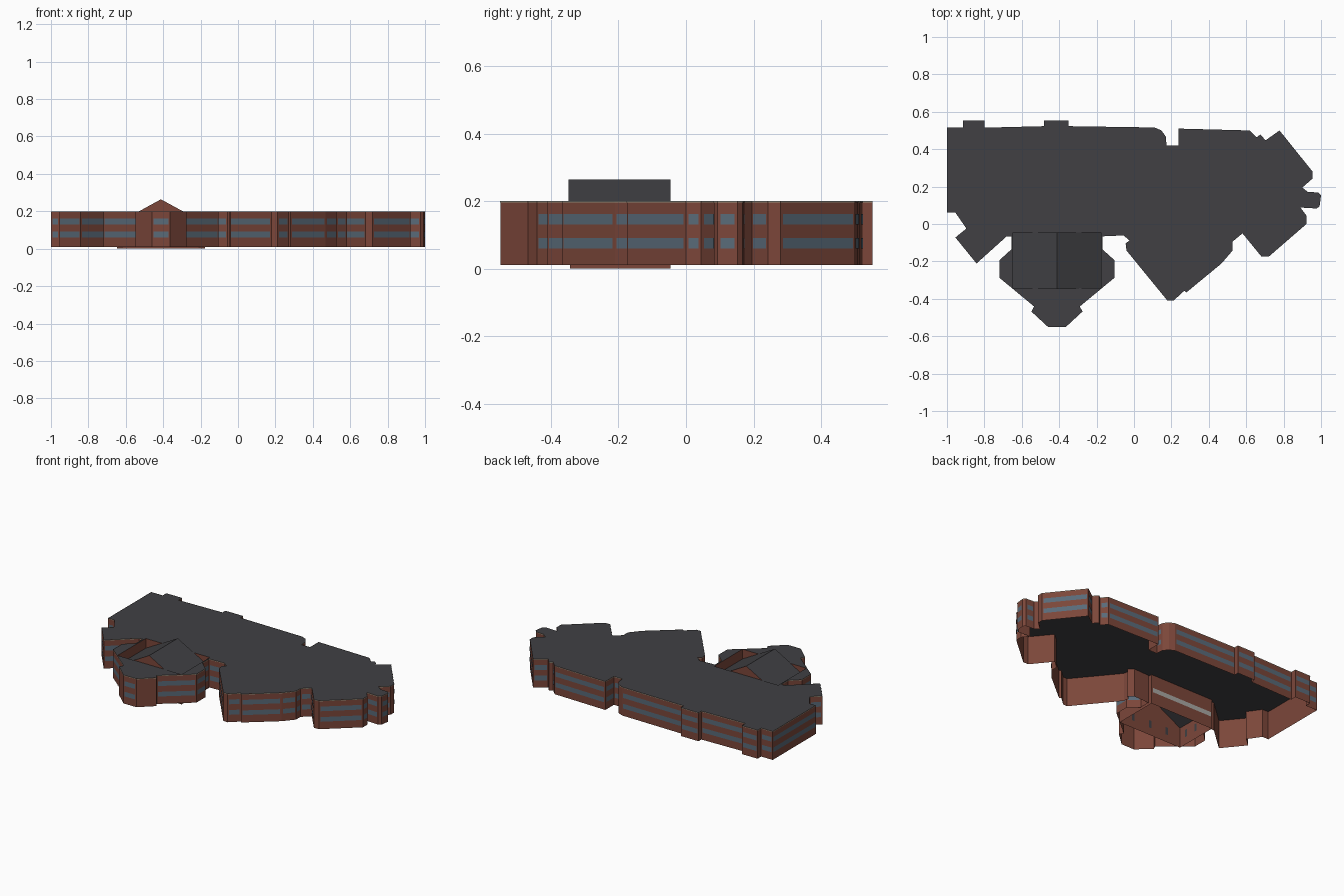
import bpy, bmesh
from mathutils import Vector

if "Cube" in bpy.data.objects:
    bpy.data.objects.remove(bpy.data.objects["Cube"], do_unlink=True)


def material(name, r, g, b):
    mat = bpy.data.materials.new(name)
    mat.use_nodes = True
    mat.diffuse_color = (r, g, b, 1)
    bsdf = mat.node_tree.nodes["Principled BSDF"]
    bsdf.inputs["Base Color"].default_value = (r, g, b, 1)
    bsdf.inputs["Roughness"].default_value = 0.9
    return mat


BRICK = material("red brick", .2, .062, .042)
ROOF = material("dark slate", .052, .051, .057)
GLASS = material("blue grey glass", .1, .145, .19)
TRIM = material("pale coping", .36, .33, .24)
PALE = material("pale grey panel", .4, .39, .37)


def add_object(name, bm, mat):
    mesh = bpy.data.meshes.new(name)
    bm.to_mesh(mesh)
    bm.free()
    mesh.materials.append(mat)
    obj = bpy.data.objects.new(name, mesh)
    bpy.context.scene.collection.objects.link(obj)
    return obj


def add_faces(name, faces, mat):
    bm = bmesh.new()
    for face in faces:
        bm.faces.new([bm.verts.new(co) for co in face])
    bmesh.ops.remove_doubles(bm, verts=bm.verts[:], dist=1e-5)
    return add_object(name, bm, mat)


def strip(a, b, low, high, out=0, margin=0):
    """Upright quad along a plan edge; the outside is left of a to b."""
    a, b = Vector(a), Vector(b)
    d = (b - a).normalized()
    shift = Vector((-d.y, d.x)) * out
    a, b = a + d * margin + shift, b - d * margin + shift
    return [(a.x, a.y, low), (a.x, a.y, high), (b.x, b.y, high), (b.x, b.y, low)]


def edges(loop):
    return list(zip(loop, loop[1:] + loop[:1]))


def bay(left, right, base, front):
    return [(left, base), (left, front), (right, front), (right, base)]


# Outline of the building, run by run, clockwise from the back corner
back = [(-1, .515)] + bay(-.915, -.8, .515, .553) + bay(-.48, -.35, .523, .553)
back += [(.11, .516), (.147, .5), (.17, .467), (.174, .42), (.238, .42), (.238, .51)]
east = [(.618, .5), (.655, .463), (.676, .479), (.703, .447), (.778, .5),
        (.955, .28), (.955, .243), (.9, .195), (.928, .172), (.987, .168),
        (1, .152), (.992, .094), (.976, .083), (.89, .088), (.922, .045)]
south = [(.922, 0), (.72, -.175), (.682, -.175), (.58, -.05), (.527, -.094),
         (.527, -.142), (.468, -.211), (.28, -.366), (.27, -.356), (.211, -.41),
         (.179, -.41), (-.04, -.142), (-.045, -.104), (-.024, -.088), (-.056, -.061)]
west = [(-.682, -.067), (-.842, -.211), (-.955, -.072), (-.896, -.024),
        (-.955, .061), (-1, .061)]

# Front wing is symmetric about the chapel ridge
AXIS = -.412
half = [(.244, -.066), (.244, -.136), (.307, -.193), (.307, -.288),
        (.122, -.441), (.137, -.468), (.048, -.55)]
wing = [(AXIS + x, y) for x, y in half] + [(AXIS - x, y) for x, y in reversed(half)]
outline = back + east + south + wing + west

BASE, TOP = .01, .2
add_faces("outer_walls", [strip(a, b, BASE, TOP) for a, b in edges(outline)], BRICK)
add_faces("coping", [strip(a, b, .196, TOP, .0015) for a, b in edges(outline)], TRIM)

# Two rows of window bands on the wider walls
bands = []
for a, b in edges(outline):
    a, b = Vector(a), Vector(b)
    end_corner = (a.y + b.y) / 2 < -.49 and abs(a.y - b.y) > .01
    if (b - a).length > .045 and not end_corner:
        for low in (.06, .13):
            bands.append(strip(a, b, low, low + .031, .002, .008))
add_faces("window_bands", bands, GLASS)

# Flat roof with an opening for the chapel
W, SOUTH, NORTH = .236, -.343, -.046
opening = [(AXIS - W, SOUTH), (AXIS + W, SOUTH), (AXIS + W, NORTH), (AXIS - W, NORTH)]
bm = bmesh.new()
for loop in (outline, opening):
    verts = [bm.verts.new((x, y, TOP)) for x, y in loop]
    for a, b in edges(verts):
        bm.edges.new((a, b))
bmesh.ops.triangle_fill(bm, use_beauty=True, edges=bm.edges[:], normal=(0, 0, 1))
add_object("flat_roof", bm, ROOF)

# Chapel walls and gables
RIDGE, EAVE = .264, .135
add_faces("chapel_walls", [strip(a, b, 0, TOP) for a, b in edges(opening)], BRICK)
reach = W * (RIDGE - TOP) / (RIDGE - EAVE)
gables = []
for y, side in ((SOUTH, 1), (NORTH, -1)):
    gables.append([(AXIS - side * reach, y, TOP), (AXIS + side * reach, y, TOP),
                   (AXIS, y, RIDGE)])
add_faces("chapel_gables", gables, BRICK)

# Pitched chapel roof
slopes = []
for side in (1, -1):
    x = AXIS + side * W
    slope = [(AXIS, SOUTH - .005, RIDGE), (x, SOUTH - .005, EAVE),
             (x, NORTH, EAVE), (AXIS, NORTH, RIDGE)]
    slopes.append(slope[::side])
add_faces("chapel_roof", slopes, ROOF)

# Small windows inside the chapel, and a panel on its back wall
lancets = []
for i in range(3):
    x = AXIS + (i - 1) * .13
    y = (SOUTH + NORTH) / 2 + (i - 1) * .09
    lancets.append(strip((x - .01, SOUTH), (x + .01, SOUTH), .05, .1, .002))
    lancets.append(strip((AXIS - W, y + .01), (AXIS - W, y - .01), .05, .1, .002))
add_faces("chapel_windows", lancets, ROOF)
add_faces("back_panel", [strip((AXIS - W, NORTH), (AXIS + W, NORTH),
                               .08, .11, .003, .01)], PALE)
